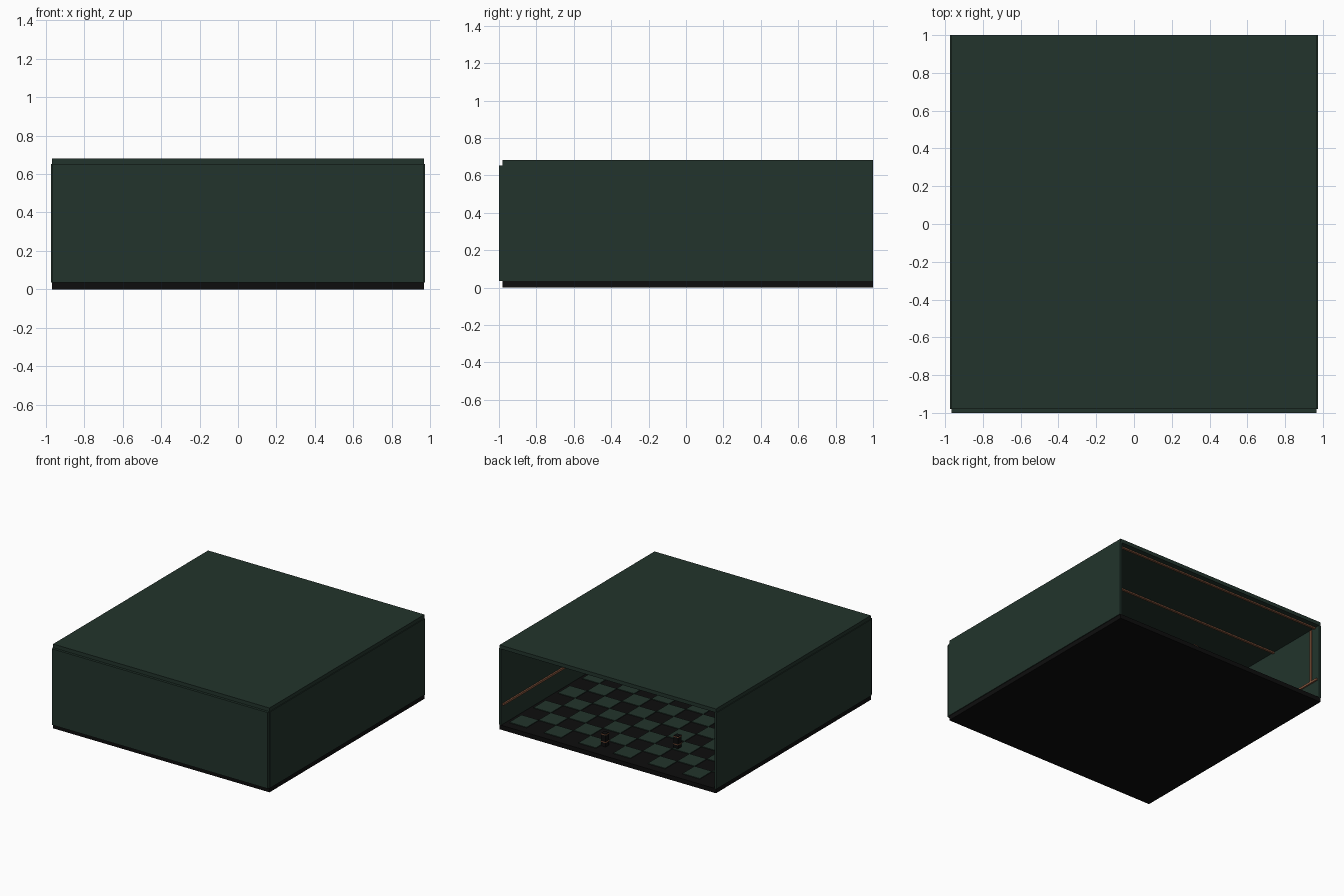
import bpy, bmesh
from mathutils import Matrix, Vector

if "Cube" in bpy.data.objects:
    bpy.data.objects.remove(bpy.data.objects["Cube"])


def mat(name, rgb):
    m = bpy.data.materials.new(name)
    m.diffuse_color = (*rgb, 1)
    m.use_nodes = True
    m.node_tree.nodes["Principled BSDF"].inputs["Base Color"].default_value = m.diffuse_color
    return m


GREEN = mat("dark green", (0.016, 0.034, 0.025))
BLACK = mat("near black", (0.004, 0.004, 0.004))
COPPER = mat("copper", (0.25, 0.10, 0.05))


def boxes(name, material, spans):
    """One object made of boxes given as (x0, x1, y0, y1, z0, z1)."""
    bm = bmesh.new()
    for x0, x1, y0, y1, z0, z1 in spans:
        c = Vector(((x0 + x1) / 2, (y0 + y1) / 2, (z0 + z1) / 2))
        size = Matrix.Diagonal((x1 - x0, y1 - y0, z1 - z0, 1))
        bmesh.ops.create_cube(bm, size=1, matrix=Matrix.Translation(c) @ size)
    me = bpy.data.meshes.new(name)
    bm.to_mesh(me)
    bm.free()
    me.materials.append(material)
    ob = bpy.data.objects.new(name, me)
    bpy.context.collection.objects.link(ob)
    return ob


# Room shell, open at the back
boxes("floor", BLACK, [(-0.968, 0.968, -0.98, 1, 0, 0.036)])
boxes("ceiling", GREEN, [(-0.968, 0.968, -0.98, 1, 0.652, 0.682)])
boxes("front_wall", GREEN, [(-0.966, 0.966, -1, -0.98, 0.036, 0.652)])
for side, s in (("left", -1), ("right", 1)):
    xs = sorted((s * 0.955, s * 0.974))
    boxes(side + "_wall", GREEN, [(*xs, -0.98, 1, 0.036, 0.652)])

# Checkered floor tiles
N, HALF = 12, 0.93
S = 2 * HALF / N
boxes("floor_tiles", GREEN, [
    (-HALF + i * S, -HALF + (i + 1) * S, -HALF + j * S, -HALF + (j + 1) * S, 0.034, 0.041)
    for i in range(N) for j in range(N) if (i + j) % 2 == 0])

# Copper rails around the walls
for side, s in (("left", -1), ("right", 1)):
    xs = sorted((s * 0.943, s * 0.956))
    boxes(side + "_rail", COPPER, [(*xs, -0.98, 0.98, 0.19, 0.206)])
boxes("front_rail", COPPER, [(-0.955, 0.955, -0.981, -0.968, 0.19, 0.206)])

# Copper ceiling strips and the upright strip by the opening
boxes("ceiling_strips", COPPER, [
    (-0.955, 0.955, y - 0.009, y + 0.009, 0.642, 0.653) for y in (-0.95, -0.475, 0, 0.475, 0.95)])
boxes("upright_strip", COPPER, [(-0.956, -0.944, 0.90, 0.918, 0.2, 0.645)])

# Small dark stands with copper bands
for k, (x, y) in enumerate(((0.13, 0.85), (-0.33, 0.58))):
    boxes(f"stand_{k}", BLACK, [(x - 0.02, x + 0.02, y - 0.02, y + 0.02, 0.036, 0.14)])
    boxes(f"stand_band_{k}", COPPER, [
        (x - 0.023, x + 0.023, y - 0.023, y + 0.023, z, z + 0.006) for z in (0.07, 0.13)])
